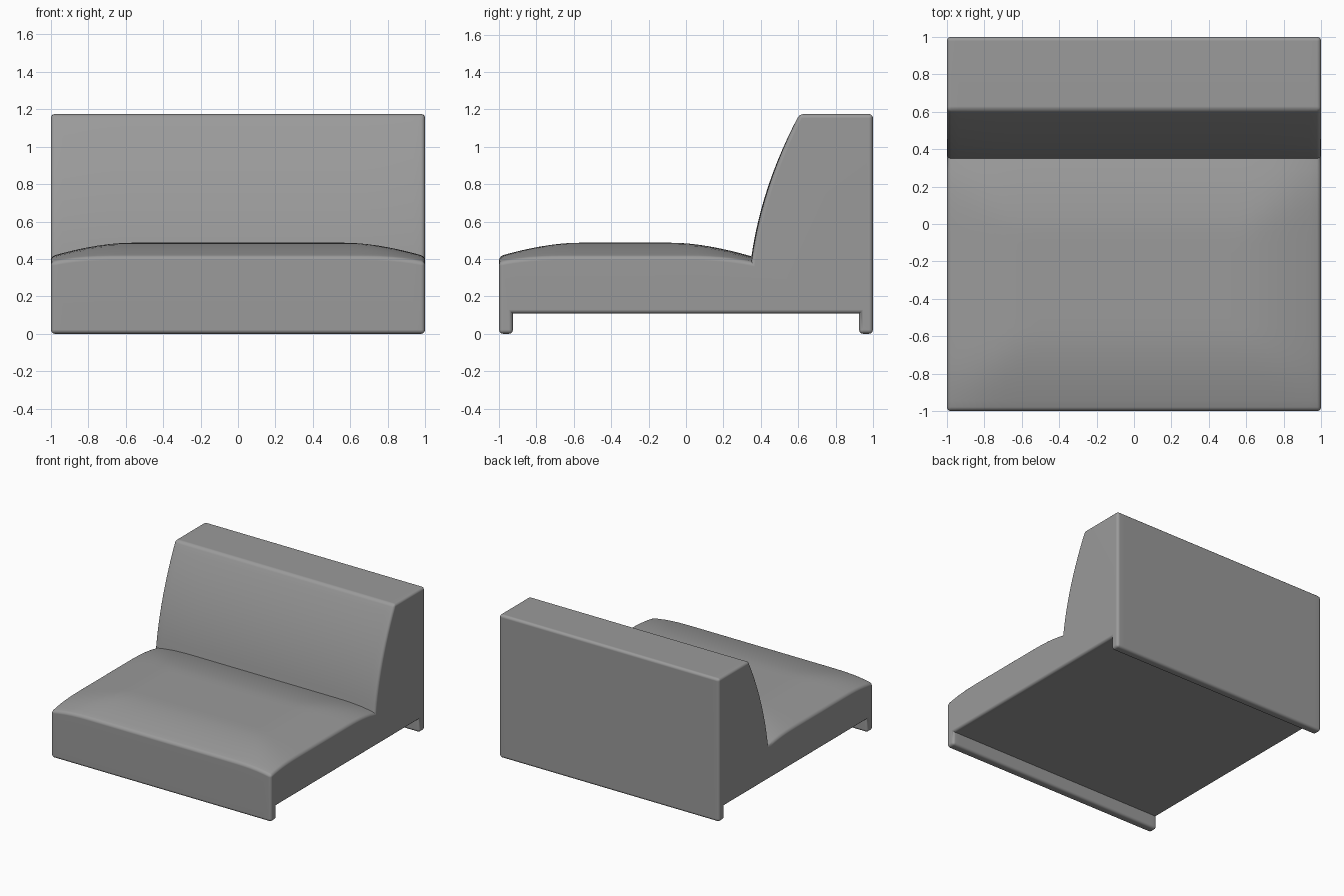
import bpy, bmesh, math

if "Cube" in bpy.data.objects:
    bpy.data.objects.remove(bpy.data.objects["Cube"])

SEAT_BACK = 0.35


def rise(dist):
    # 1 at the cushion's rim, easing to 0 on the flat middle
    return max(0.0, 1 - dist / 0.42) ** 1.7


def seat_z(x, y):
    a = rise(1 - abs(x))
    b = rise(min(y + 1, SEAT_BACK - y))
    return 0.487 - 0.073 * math.hypot(a, b)


def profile(x):
    # side outline: feet, back, curved backrest front, domed seat
    pts = [(-1, 0), (-0.925, 0), (-0.925, 0.108), (0.925, 0.108), (0.925, 0),
           (1, 0), (1, 1.175), (0.607, 1.175)]
    z0 = seat_z(x, SEAT_BACK)
    for i in range(11, 0, -1):
        t = i / 12
        pts.append((SEAT_BACK + 0.257 * (0.42 * t + 0.58 * t * t), z0 + (1.175 - z0) * t))
    n = 24
    for i in range(n, -1, -1):
        y = -1 + (SEAT_BACK + 1) * i / n
        pts.append((y, seat_z(x, y)))
    return pts


# Sweep the outline across the width
bm = bmesh.new()
cols = 32
rings = []
for i in range(cols + 1):
    x = -1 + 2 * i / cols
    rings.append([bm.verts.new((x, y, z)) for y, z in profile(x)])
count = len(rings[0])
for r0, r1 in zip(rings, rings[1:]):
    for j in range(count):
        k = (j + 1) % count
        bm.faces.new((r0[j], r0[k], r1[k], r1[j]))
bm.faces.new(rings[0])
bm.faces.new(rings[-1])
bmesh.ops.recalc_face_normals(bm, faces=bm.faces)

# Round the outer edges only, leaving the inner creases sharp
outer = [e for e in bm.edges if e.calc_face_angle_signed() > math.radians(45)]
bmesh.ops.bevel(bm, geom=outer, offset=0.022, segments=3, profile=0.5,
                affect='EDGES', clamp_overlap=True)

mesh = bpy.data.meshes.new("sofa_section")
bm.to_mesh(mesh)
bm.free()
sofa = bpy.data.objects.new("sofa_section", mesh)
bpy.context.collection.objects.link(sofa)

# Dark grey upholstery
fabric = bpy.data.materials.new("grey_fabric")
fabric.diffuse_color = (0.325, 0.325, 0.325, 1)
fabric.use_nodes = True
fabric.node_tree.nodes["Principled BSDF"].inputs["Base Color"].default_value = fabric.diffuse_color
mesh.materials.append(fabric)

bpy.context.view_layer.objects.active = sofa
sofa.select_set(True)
bpy.ops.object.shade_smooth_by_angle(angle=math.radians(40))
weighted = sofa.modifiers.new("even_shading", 'WEIGHTED_NORMAL')
weighted.keep_sharp = True
